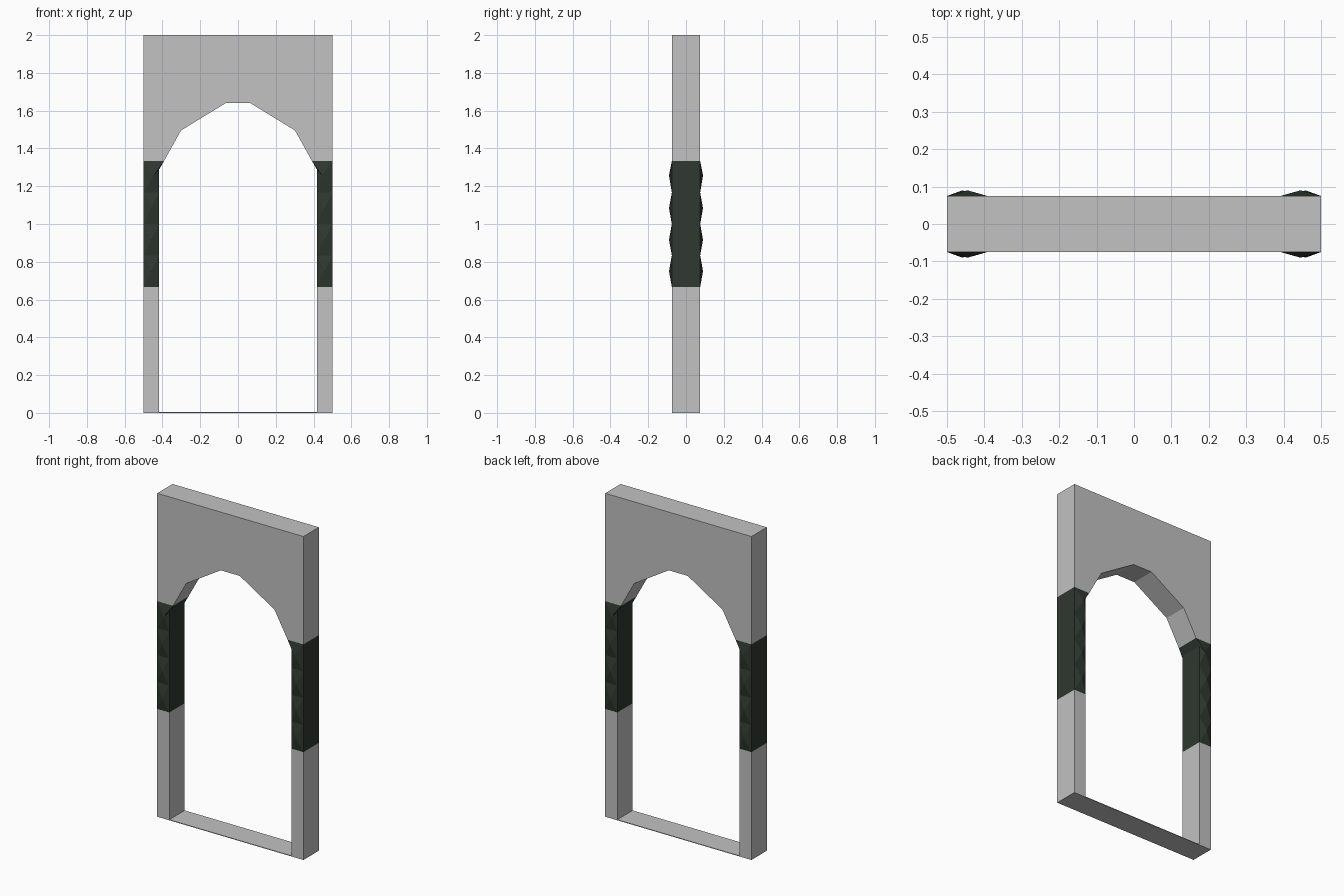
import bpy
import bmesh

cube = bpy.data.objects.get("Cube")
if cube:
    bpy.data.objects.remove(cube, do_unlink=True)


def make_material(name, rgb):
    mat = bpy.data.materials.new(name)
    mat.use_nodes = True
    mat.diffuse_color = (*rgb, 1)
    mat.node_tree.nodes["Principled BSDF"].inputs["Base Color"].default_value = (*rgb, 1)
    return mat


stone = make_material("pale grey stone", (0.54, 0.54, 0.54))
trim = make_material("dark green trim", (0.029, 0.040, 0.029))

OUTER, INNER, HALF_DEPTH = 0.5, 0.417, 0.075
BAND_LOW, BAND_TOP, STUDS = 0.667, 1.333, 4
SPRING = 1.29      # height where the arch leaves the upright
SHOULDER = 0.392   # opening half width at the top of the band


def add_prism(bm, outline):
    """Extrude an (x, z) outline through the wall depth; return front and back."""
    front = bm.faces.new([bm.verts.new((x, -HALF_DEPTH, z)) for x, z in outline])
    ext = bmesh.ops.extrude_face_region(bm, geom=[front], use_keep_orig=True)["geom"]
    back = next(f for f in ext if isinstance(f, bmesh.types.BMFace))
    for v in back.verts:
        v.co.y = HALF_DEPTH
    return [front, back]


def finish(name, bm, mat, mirror=False):
    # Drop caps buried where stacked pieces meet
    bm.normal_update()
    buried = [f for f in bm.faces if abs(f.normal.z) > 0.99
              and 0.1 < f.calc_center_median().z < 1.4]
    bmesh.ops.delete(bm, geom=buried, context='FACES')
    bmesh.ops.remove_doubles(bm, verts=bm.verts, dist=0.0005)
    mesh = bpy.data.meshes.new(name)
    bm.to_mesh(mesh)
    bm.free()
    mesh.materials.append(mat)
    obj = bpy.data.objects.new(name, mesh)
    bpy.context.collection.objects.link(obj)
    if mirror:
        obj.modifiers.new("Mirror", 'MIRROR').use_axis[0] = True
    return obj


# Arched head of the doorway
half = [(OUTER, 2), (OUTER, BAND_TOP), (SHOULDER, BAND_TOP), (0.302, 1.495), (0.065, 1.64)]
bm = bmesh.new()
add_prism(bm, half + [(-x, z) for x, z in reversed(half)])
bmesh.ops.recalc_face_normals(bm, faces=bm.faces)
finish("arch_head", bm, stone)

# Lower uprights
bm = bmesh.new()
add_prism(bm, [(INNER, 0), (OUTER, 0), (OUTER, BAND_LOW), (INNER, BAND_LOW)])
bmesh.ops.recalc_face_normals(bm, faces=bm.faces)
finish("lower_uprights", bm, stone, mirror=True)

# Bands of shallow pyramid studs on front and back
bm = bmesh.new()
step = (BAND_TOP - BAND_LOW) / STUDS
faces = []
for i in range(STUDS):
    low, high = BAND_LOW + i * step, BAND_LOW + (i + 1) * step
    outline = [(INNER, low), (OUTER, low), (OUTER, high)]
    if i == STUDS - 1:
        outline += [(SHOULDER, high), (INNER, SPRING)]
    else:
        outline += [(INNER, high)]
    faces += add_prism(bm, outline)
bmesh.ops.recalc_face_normals(bm, faces=bm.faces)
bmesh.ops.poke(bm, faces=faces, offset=0.015, center_mode='MEAN')
finish("studded_bands", bm, trim, mirror=True)

# Thin threshold plate between the uprights
bm = bmesh.new()
add_prism(bm, [(-INNER, 0), (INNER, 0), (INNER, 0.004), (-INNER, 0.004)])
bmesh.ops.recalc_face_normals(bm, faces=bm.faces)
finish("threshold", bm, stone)
